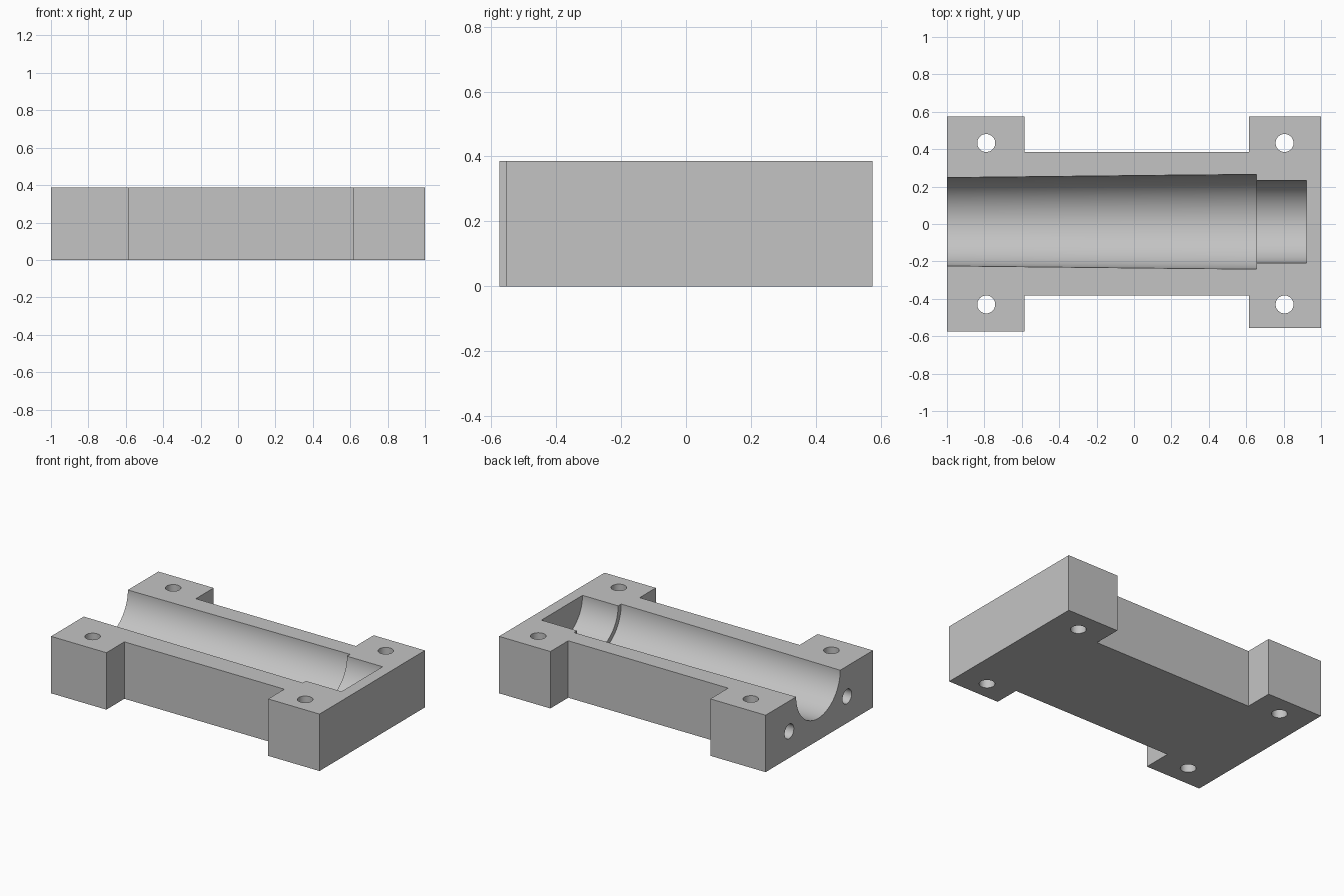
import bpy
import bmesh
from math import cos, sin, tau, radians

HEIGHT = 0.386
BORE_Y = 0.012

old = bpy.data.objects.get("Cube")
if old:
    bpy.data.objects.remove(old)

grey = bpy.data.materials.new("plain grey")
grey.use_nodes = True
colour = (0.55, 0.55, 0.55, 1)
grey.diffuse_color = colour
grey.node_tree.nodes["Principled BSDF"].inputs["Base Color"].default_value = colour


def make_object(name, bm):
    bmesh.ops.recalc_face_normals(bm, faces=bm.faces)
    mesh = bpy.data.meshes.new(name)
    bm.to_mesh(mesh)
    bm.free()
    mesh.materials.append(grey)
    ob = bpy.data.objects.new(name, mesh)
    bpy.context.collection.objects.link(ob)
    return ob


def extrude_outline(name, outline, height):
    bm = bmesh.new()
    face = bm.faces.new([bm.verts.new((x, y, 0)) for x, y in outline])
    top = bmesh.ops.extrude_face_region(bm, geom=[face])["geom"]
    bmesh.ops.translate(bm, vec=(0, 0, height),
                        verts=[v for v in top if isinstance(v, bmesh.types.BMVert)])
    return make_object(name, bm)


def lathe(name, profile, origin, axis, sides):
    """Closed round solid from (distance, radius) pairs along the x or z axis."""
    bm = bmesh.new()
    ox, oy, oz = origin
    rings = []
    for d, r in profile:
        ring = []
        for i in range(sides):
            a, b = r * cos(tau * i / sides), r * sin(tau * i / sides)
            offset = (d, a, b) if axis == "x" else (a, b, d)
            ring.append(bm.verts.new((ox + offset[0], oy + offset[1], oz + offset[2])))
        rings.append(ring)
    for lower, upper in zip(rings, rings[1:]):
        for i in range(sides):
            j = (i + 1) % sides
            bm.faces.new((lower[i], lower[j], upper[j], upper[i]))
    bm.faces.new(rings[0])
    bm.faces.new(rings[-1])
    return make_object(name, bm)


# Block with four mounting feet
block = extrude_outline("mould_half_block", [
    (-1, -0.575), (-0.585, -0.575), (-0.585, -0.382), (0.615, -0.382),
    (0.615, -0.555), (1, -0.555), (1, 0.575), (0.615, 0.575),
    (0.615, 0.384), (-0.585, 0.384), (-0.585, 0.575), (-1, 0.575)], HEIGHT)

# Tapered half-round channel with a narrower end pocket
cutters = [lathe("channel_cutter",
                 [(-1.1, 0.235), (0.29, 0.25), (0.655, 0.253), (0.655, 0.22), (0.922, 0.22)],
                 (0, BORE_Y, HEIGHT), "x", 128)]

# Vertical bolt holes through the feet
for x in (-0.79, 0.805):
    for y in (-0.43, 0.433):
        cutters.append(lathe("bolt_hole_cutter", [(-0.1, 0.048), (HEIGHT + 0.1, 0.048)],
                             (x, y, 0), "z", 48))

# Blind holes in the open end
for side in (-1, 1):
    cutters.append(lathe("end_hole_cutter", [(-0.1, 0.049), (0.35, 0.049)],
                         (-1, BORE_Y + side * 0.31, 0.18), "x", 48))

bpy.context.view_layer.objects.active = block
for cutter in cutters:
    cutter.hide_render = True
    cut = block.modifiers.new(cutter.name, "BOOLEAN")
    cut.operation = "DIFFERENCE"
    cut.solver = "EXACT"
    cut.object = cutter
    bpy.ops.object.modifier_apply(modifier=cut.name)
    bpy.data.objects.remove(cutter)

# Smooth round walls, keep the edges sharp
bpy.ops.object.select_all(action="DESELECT")
block.select_set(True)
bpy.ops.object.shade_smooth_by_angle(angle=radians(30))
